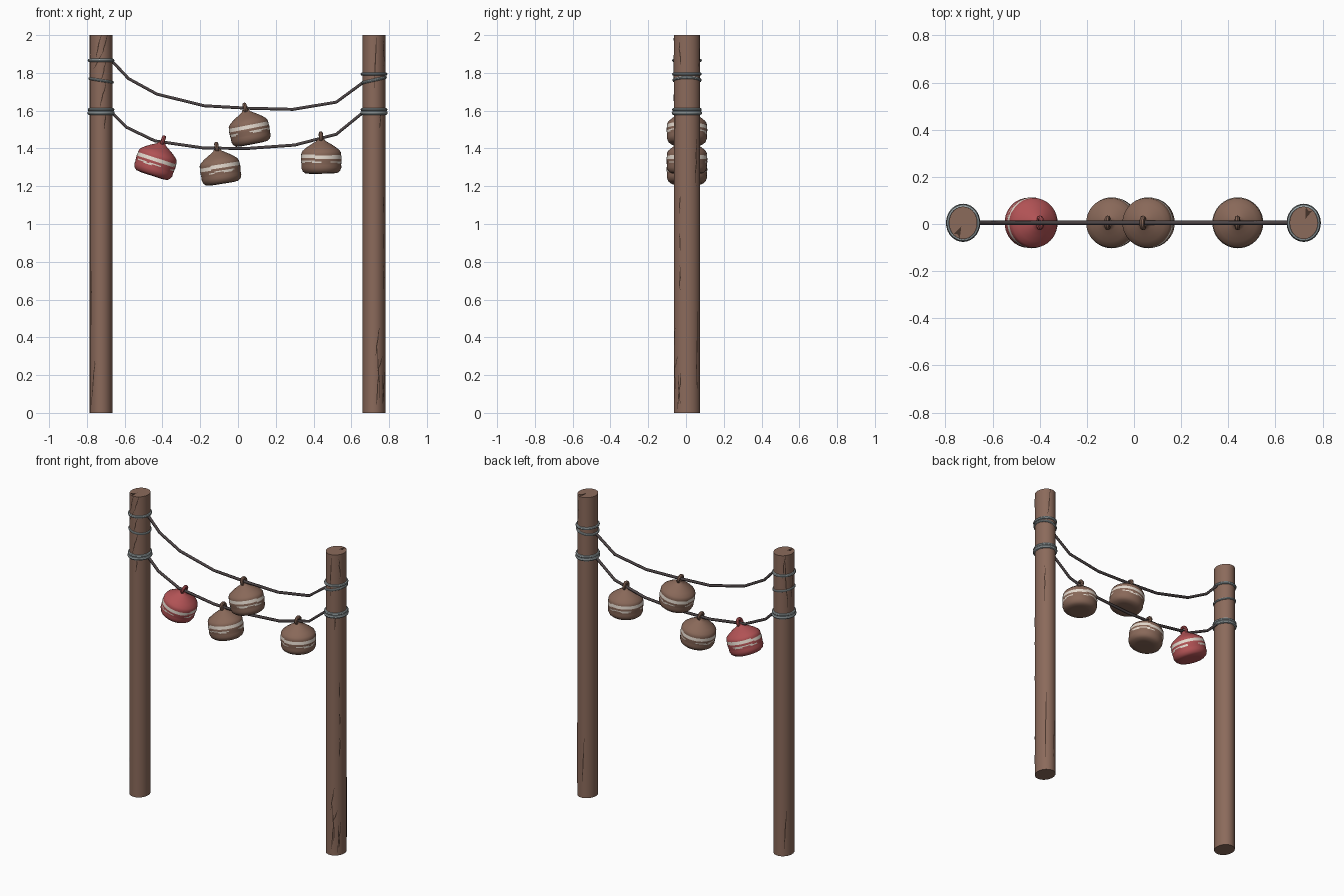
import bpy, bmesh, math, random
from mathutils import Vector, Matrix

random.seed(4)
if "Cube" in bpy.data.objects:
    bpy.data.objects.remove(bpy.data.objects["Cube"])

Y0 = 0.005           # shared centre line of posts and ropes
RX, RY = 0.06, 0.069  # post half widths


def material(name, color):
    m = bpy.data.materials.new(name)
    m.use_nodes = True
    m.diffuse_color = (*color, 1)
    bsdf = next(n for n in m.node_tree.nodes if n.type == 'BSDF_PRINCIPLED')
    bsdf.inputs["Base Color"].default_value = (*color, 1)
    return m


WOOD = material("brown wood", (0.26, 0.145, 0.105))
CRACK = material("dark crack", (0.06, 0.033, 0.023))
METAL = material("grey metal", (0.33, 0.38, 0.39))
ROPE = material("dark rope", (0.075, 0.06, 0.062))
BROWN = material("brown paint", (0.25, 0.14, 0.10))
RED = material("red paint", (0.44, 0.085, 0.09))
CREAM = material("cream paint", (0.78, 0.70, 0.62))


def finish(bm, name, mats, smooth=True):
    mesh = bpy.data.meshes.new(name)
    bmesh.ops.recalc_face_normals(bm, faces=bm.faces)
    bm.to_mesh(mesh)
    bm.free()
    ob = bpy.data.objects.new(name, mesh)
    bpy.context.collection.objects.link(ob)
    for m in mats:
        mesh.materials.append(m)
    if smooth:
        bpy.ops.object.select_all(action='DESELECT')
        ob.select_set(True)
        bpy.context.view_layer.objects.active = ob
        bpy.ops.object.shade_smooth_by_angle(angle=math.radians(40))
    return ob


def torus(bm, major, minor, matrix, seg=28, sides=8):
    rings = []
    for i in range(seg):
        a = math.tau * i / seg
        ring = []
        for j in range(sides):
            b = math.tau * j / sides
            r = major + minor * math.cos(b)
            p = Vector((r * math.cos(a), r * math.sin(a), minor * math.sin(b)))
            ring.append(bm.verts.new(matrix @ p))
        rings.append(ring)
    for i in range(seg):
        for j in range(sides):
            k, l = (i + 1) % seg, (j + 1) % sides
            bm.faces.new((rings[i][j], rings[k][j], rings[k][l], rings[i][l]))


# Posts
def post(name, x):
    bm = bmesh.new()
    bmesh.ops.create_cone(bm, cap_ends=True, segments=28, radius1=1, radius2=1, depth=2,
                          matrix=Matrix.Translation((x, Y0, 1)) @ Matrix.Diagonal((RX, RY, 1, 1)))
    finish(bm, name, [WOOD])


# Cracks: tapering slivers that follow the post surface
def crack(bm, x, angle, z0, z1, drift=0.0, width=0.05):
    n, rows = 6, []
    for i in range(n + 1):
        t = i / n
        a = math.radians(angle + drift * t) + random.uniform(-0.04, 0.04)
        w = width * math.sin(math.pi * (0.08 + 0.84 * t))
        z = z0 + (z1 - z0) * t
        rows.append([bm.verts.new((x + (RX + .0012) * math.cos(b), Y0 + (RY + .0012) * math.sin(b), z))
                     for b in (a - w, a + w)])
    for p, q in zip(rows, rows[1:]):
        bm.faces.new((p[0], p[1], q[1], q[0]))


# Wedge-shaped split on the end grain of a post
def end_split(bm, x, angle):
    pts = []
    for r, d in ((0.25, 0), (0.97, -14), (0.8, -2), (0.97, 16)):
        a = math.radians(angle + d)
        pts.append(bm.verts.new((x + RX * r * math.cos(a), Y0 + RY * r * math.sin(a), 1.9995)))
    geo = bmesh.ops.extrude_face_region(bm, geom=[bm.faces.new(pts)])
    top = [g for g in geo["geom"] if isinstance(g, bmesh.types.BMVert)]
    bmesh.ops.translate(bm, verts=top, vec=(0, 0, 0.0015))


post("right_post", -0.725)
post("left_post", 0.72)

bm = bmesh.new()
for a, lo, hi, d in ((-115, 1.88, 2, 25), (-85, 1.9, 2, 30), (-130, 1.82, 1.9, 45), (-90, 1.76, 1.86, 25),
                     (-95, 1.62, 1.75, 30), (-75, 1.5, 1.59, 8), (-150, .42, .75, 4), (-145, .04, .3, 25),
                     (130, .05, .3, 12), (150, 1.65, 1.98, -18), (170, 1.7, 1.9, 20), (120, 1.85, 2, 15)):
    crack(bm, -0.725, a, lo, hi, d)
end_split(bm, -0.725, -120)
finish(bm, "right_post_cracks", [CRACK], False)

bm = bmesh.new()
for a, lo, hi, d in ((-80, .04, .2, 14), (-62, .08, .34, -8), (-45, .02, .22, 20), (-70, .22, .3, 28),
                     (-82, .3, .45, 18), (-30, .05, .2, -12), (-88, 1.72, 2, 12), (-32, .65, .78, 0),
                     (-32, .86, .95, 0), (-36, 1.05, 1.15, 4), (-60, 1.5, 1.6, 5), (-30, 1.84, 1.97, -6),
                     (48, .08, .55, 3), (42, 1.2, 1.45, 4), (95, .1, .4, 15), (60, 1.82, 2, 18)):
    crack(bm, 0.72, a, lo, hi, d)
end_split(bm, 0.72, 65)
finish(bm, "left_post_cracks", [CRACK], False)


# Metal bands: height, tilt in degrees, wire thickness
def bands(name, x, specs):
    bm = bmesh.new()
    for z, tilt, wire in specs:
        m = (Matrix.Translation((x, Y0, z)) @ Matrix.Rotation(math.radians(tilt), 4, 'Y')
             @ Matrix.Diagonal((RX, RY, 1, 1)) @ Matrix.Diagonal((1 / 0.061, 1 / 0.063, 1, 1)))
        torus(bm, 0.063, wire, m)
    finish(bm, name, [METAL])


bands("right_post_bands", -0.725, ((1.866, 0, .009), (1.76, 9, .007), (1.606, 0, .009), (1.588, 0, .011)))
bands("left_post_bands", 0.72, ((1.794, 0, .009), (1.762, -13, .008), (1.606, 0, .009), (1.588, 0, .011)))


# Ropes
def rope(name, points):
    cu = bpy.data.curves.new(name, 'CURVE')
    cu.dimensions = '3D'
    cu.bevel_depth = 0.009
    cu.bevel_resolution = 1
    cu.use_fill_caps = True
    sp = cu.splines.new('POLY')
    sp.points.add(len(points) - 1)
    for p, (x, z) in zip(sp.points, points):
        p.co = (x, Y0, z, 1)
    cu.materials.append(ROPE)
    bpy.context.collection.objects.link(bpy.data.objects.new(name, cu))


rope("upper_rope", ((-.67, 1.866), (-.58, 1.77), (-.43, 1.688), (-.18, 1.626), (.05, 1.613),
                    (.29, 1.607), (.52, 1.645), (.67, 1.755)))
rope("lower_rope", ((-.67, 1.592), (-.59, 1.512), (-.44, 1.44), (-.18, 1.402), (.05, 1.40),
                    (.30, 1.418), (.52, 1.475), (.67, 1.597)))

# Floats: lathe profile (radius, height) with fine rows where the stripes lie
LOW = [(0, .004), (.055, 0), (.085, .003), (.099, .014), (.106, .032)]
SIDE = [(.108 - .003 * abs(i - 5) / 5, .045 + .0065 * i) for i in range(11)]
HIGH = [(.099, .122), (.08, .138), (.055, .155), (.033, .168), (.021, .176), (.017, .186), (0, .189)]


def buoy(name, x, z, tilt, turn, paint):
    bm = bmesh.new()
    seg, rings = 40, []
    for r, h in LOW + SIDE + HIGH:
        rings.append([bm.verts.new((r * math.cos(math.tau * i / seg), r * math.sin(math.tau * i / seg), h))
                      for i in range(seg)] if r else [bm.verts.new((0, 0, h))])
    for lo, hi in zip(rings, rings[1:]):
        for i in range(seg):
            k = (i + 1) % seg
            if len(lo) == 1:
                bm.faces.new((lo[0], hi[k], hi[i]))
            elif len(hi) == 1:
                bm.faces.new((lo[i], lo[k], hi[0]))
            else:
                bm.faces.new((lo[i], lo[k], hi[k], hi[i]))
    # Brushed stripes: a broad one and a thin broken one below it
    for f in bm.faces:
        c = f.calc_center_median()
        a = math.atan2(c.y, c.x) + turn
        wave = 0.004 * math.sin(a) + 0.002 * math.sin(5 * a)
        h = c.z - wave
        broad = .081 < h < .1
        thin = .059 < h < .067 and math.sin(3 * a) > -0.6
        f.material_index = int(broad or thin)
    # Eyelet gripping the rope
    torus(bm, .02, .011, Matrix.Translation((0, 0, .194)) @ Matrix.Rotation(math.pi / 2, 4, 'Y'), 16, 8)
    ob = finish(bm, name, [paint, CREAM])
    ob.matrix_world = Matrix.Translation((x, Y0, z)) @ Matrix.Rotation(math.radians(tilt), 4, 'Y')


buoy("red_float", -0.458, 1.256, 18, 0.4, RED)
buoy("middle_lower_float", -0.082, 1.213, -9, 2.0, BROWN)
buoy("upper_float", 0.075, 1.422, -11, 3.4, BROWN)
buoy("left_float", 0.442, 1.266, -1, 5.0, BROWN)
